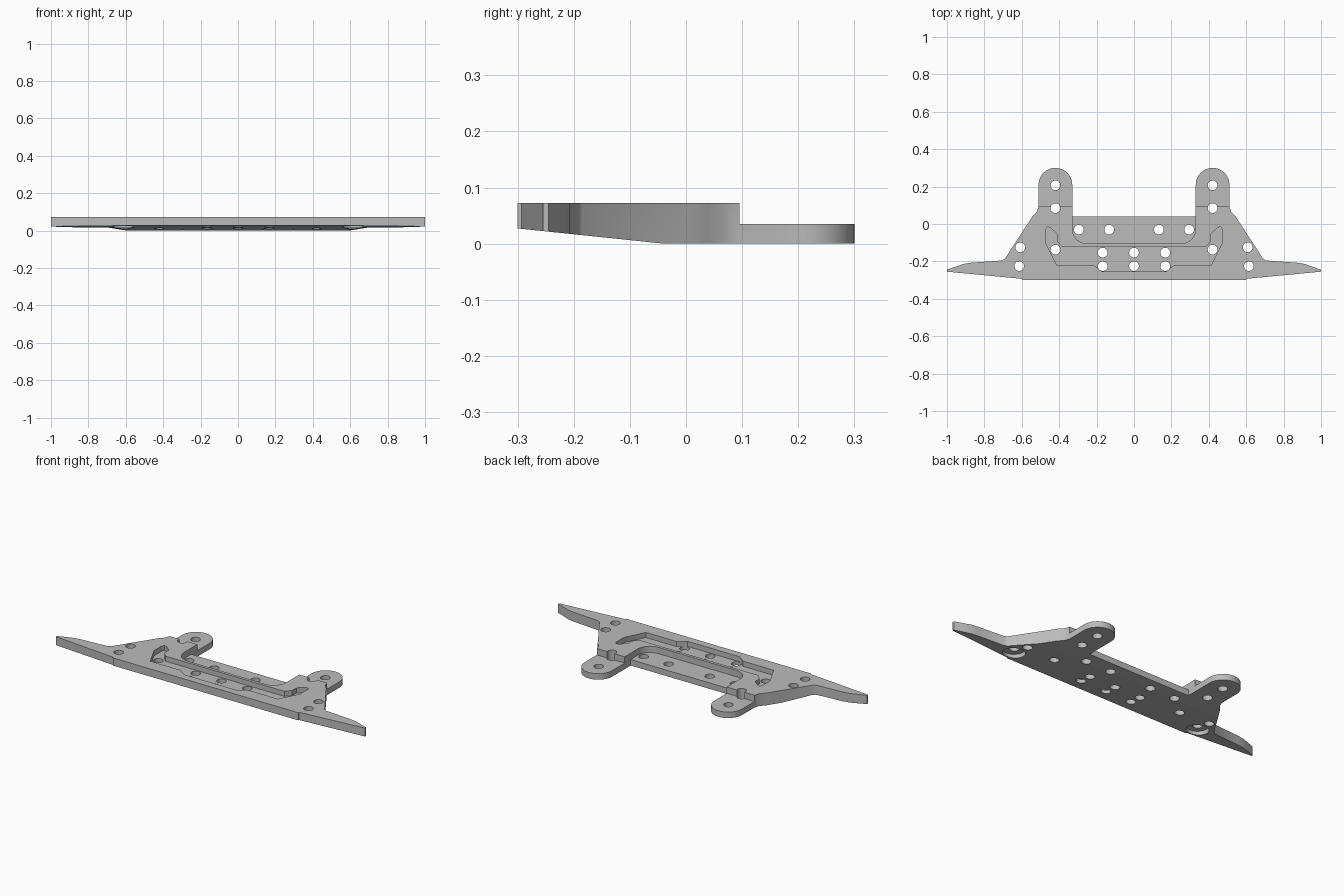
import bpy, bmesh, math
from mathutils import Vector

if "Cube" in bpy.data.objects:
    bpy.data.objects.remove(bpy.data.objects["Cube"], do_unlink=True)

grey = bpy.data.materials.new("plain_grey")
grey.use_nodes = True
GREY = (0.5, 0.5, 0.5, 1)
grey.diffuse_color = GREY
grey.node_tree.nodes["Principled BSDF"].inputs["Base Color"].default_value = GREY


def arc(cx, cy, r, a0, a1, n):
    """Points along a circular arc, angles in degrees."""
    angles = [math.radians(a0 + (a1 - a0) * i / n) for i in range(n + 1)]
    return [(cx + r * math.cos(a), cy + r * math.sin(a)) for a in angles]


def mirrored(half):
    """Close a right half profile with its reflection in x."""
    return half + [(-x, y) for x, y in reversed(half)]


def prism(name, profiles, lo, hi, along_x=False):
    """Extrude closed profiles between two levels."""
    bm = bmesh.new()
    for pts in profiles:
        place = (lambda p: (lo, p[0], p[1])) if along_x else (lambda p: (p[0], p[1], lo))
        face = bm.faces.new([bm.verts.new(place(p)) for p in pts])
        out = bmesh.ops.extrude_face_region(bm, geom=[face])
        shift = Vector((hi - lo, 0, 0)) if along_x else Vector((0, 0, hi - lo))
        moved = [v for v in out["geom"] if isinstance(v, bmesh.types.BMVert)]
        bmesh.ops.translate(bm, verts=moved, vec=shift)
    bmesh.ops.recalc_face_normals(bm, faces=bm.faces)
    mesh = bpy.data.meshes.new(name)
    bm.to_mesh(mesh)
    bm.free()
    mesh.materials.append(grey)
    obj = bpy.data.objects.new(name, mesh)
    bpy.context.collection.objects.link(obj)
    return obj


def cut(target, cutter):
    cutter.hide_render = True
    mod = target.modifiers.new("cut", "BOOLEAN")
    mod.operation = "DIFFERENCE"
    mod.solver = "EXACT"
    mod.object = cutter
    bpy.context.view_layer.objects.active = target
    bpy.ops.object.modifier_apply(modifier=mod.name)
    bpy.data.objects.remove(cutter, do_unlink=True)


# Main plate with swept wings and two rounded rear tabs
TOP, LEDGE = 0.072, 0.035
half = [(0.33, 0.04)] + arc(0.42, 0.21, 0.09, 180, 0, 24)
half += [(0.51, 0.095), (0.52, 0.065), (0.545, 0.038), (0.563, 0.01),
         (0.69, -0.185), (0.705, -0.195), (0.87, -0.207), (0.91, -0.213),
         (0.95, -0.227), (1, -0.245), (1, -0.255), (0.6, -0.293), (0.6, -0.3)]
plate = prism("mounting_plate", [mirrored(half)], 0, TOP)

# Sloping underside toward the front
cut(plate, prism("underside_slope", [[(-0.04, 0), (-0.4, 0.0375), (-0.4, -0.1), (-0.04, -0.1)]],
                 -2, 2, along_x=True))

# Lowered tabs
cut(plate, prism("tab_step", [[(-1, 0.095), (1, 0.095), (1, 0.5), (-1, 0.5)]], LEDGE, 0.2))

# Lowered rear ledge with rounded front corners
ledge = [(0.3301, 0.3)] + arc(0.2501, -0.025, 0.08, 0, -90, 12)
cut(plate, prism("rear_ledge", [mirrored(ledge)], LEDGE, 0.2))

# Shallow stepped pocket
pocket = [(0.385, -0.122), (0.413, -0.09), (0.413, -0.05), (0.45, -0.018),
          (0.465, -0.016), (0.473, -0.03), (0.473, -0.1), (0.413, -0.22),
          (0.215, -0.22), (0.195, -0.235), (0.17, -0.255)]
cut(plate, prism("pocket", [mirrored(pocket)], 0.042, 0.2))

# Through holes
pairs = [(0.42, 0.207), (0.42, 0.085), (0.295, -0.03), (0.133, -0.03),
         (0.167, -0.153), (0.167, -0.225), (0.42, -0.137),
         (0.608, -0.125), (0.614, -0.225)]
spots = [(s * x, y) for x, y in pairs for s in (1, -1)] + [(0, -0.153), (0, -0.225)]
cut(plate, prism("holes", [arc(x, y, 0.026, 0, 345, 23) for x, y in spots], -0.1, 0.2))

# Counterbores under the outer front holes
cut(plate, prism("counterbores", [arc(s * 0.614, -0.225, 0.059, 0, 350, 35) for s in (1, -1)],
                 -0.1, 0.045))

# Smooth round walls, crisp edges
bpy.ops.object.select_all(action="DESELECT")
plate.select_set(True)
bpy.context.view_layer.objects.active = plate
bpy.ops.object.shade_smooth_by_angle(angle=math.radians(30))
